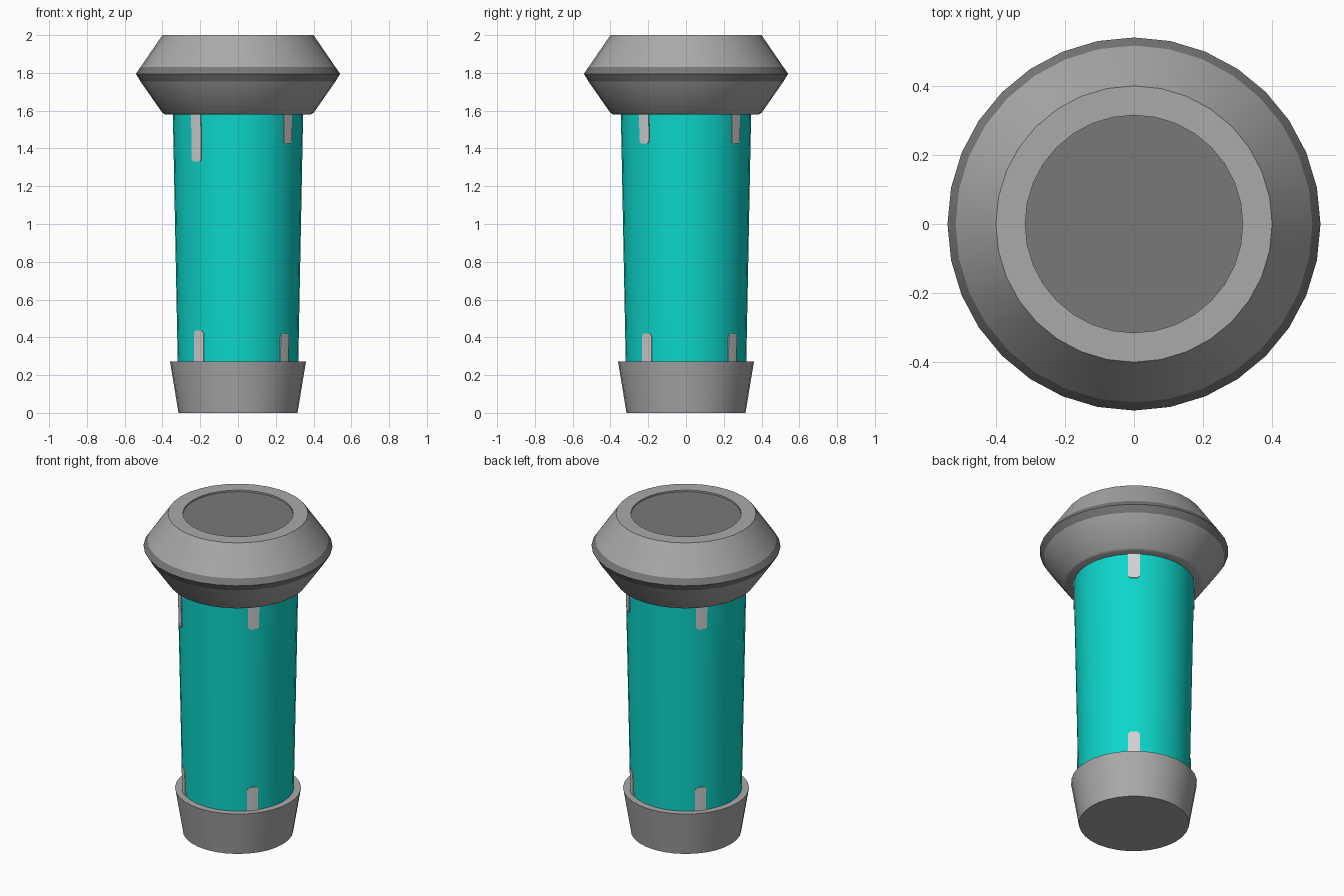
import bpy, bmesh, math

if "Cube" in bpy.data.objects:
    bpy.data.objects.remove(bpy.data.objects["Cube"])

SEG = 32


def material(name, rgb):
    m = bpy.data.materials.new(name)
    m.diffuse_color = (*rgb, 1)
    m.use_nodes = True
    m.node_tree.nodes["Principled BSDF"].inputs["Base Color"].default_value = m.diffuse_color
    return m


grey = material("mid grey", (0.40, 0.40, 0.40))
dark = material("dark grey", (0.19, 0.19, 0.19))
teal = material("teal", (0.004, 0.67, 0.59))
light = material("light grey", (0.64, 0.64, 0.64))


def finish(name, bm, mats, angle=40):
    bmesh.ops.recalc_face_normals(bm, faces=bm.faces)
    me = bpy.data.meshes.new(name)
    bm.to_mesh(me)
    bm.free()
    ob = bpy.data.objects.new(name, me)
    bpy.context.collection.objects.link(ob)
    for m in mats:
        me.materials.append(m)
    bpy.ops.object.select_all(action='DESELECT')
    ob.select_set(True)
    bpy.context.view_layer.objects.active = ob
    bpy.ops.object.shade_smooth_by_angle(angle=math.radians(angle))
    return ob


def lathe(name, profile, mats, dark_strips=()):
    """Revolve (radius, z) points; both ends are capped."""
    bm = bmesh.new()
    rings = []
    for r, z in profile:
        rings.append([bm.verts.new((r * math.cos(a), r * math.sin(a), z))
                      for a in (2 * math.pi * i / SEG for i in range(SEG))])
    for k in range(len(rings) - 1):
        for i in range(SEG):
            j = (i + 1) % SEG
            f = bm.faces.new((rings[k][i], rings[k][j], rings[k + 1][j], rings[k + 1][i]))
            f.material_index = 1 if k in dark_strips else 0
    bm.faces.new(rings[0][::-1])
    top = bm.faces.new(rings[-1])
    top.material_index = 1 if len(mats) > 1 else 0
    return finish(name, bm, mats)


# Flared foot
lathe("base_collar", [(0.315, 0), (0.36, 0.272)], [grey])

# Tapered grip
lathe("grip", [(0.319, 0.26), (0.345, 1.59)], [teal])

# Double-cone head with dark rim band and shallow dark disc on top
lathe("head", [(0.385, 1.58), (0.40, 1.588), (0.5165, 1.755), (0.54, 1.795),
               (0.5165, 1.83), (0.40, 2.0), (0.315, 2.0), (0.315, 1.99)],
      [grey, dark], dark_strips=(2, 3))


def grip_radius(z):
    return 0.319 + (z - 0.26) / 1.33 * 0.026


def mark(name, deg, z_fixed, z_tip):
    """Thin strip hugging the grip, with clipped corners at its free end."""
    s = 1 if z_tip > z_fixed else -1
    bm = bmesh.new()
    rows = []
    for z, w in ((z_fixed, 0.033), (z_tip - s * 0.014, 0.033), (z_tip, 0.022)):
        row = []
        for layer in (0.004, -0.003):
            r = grip_radius(z) + layer
            for t in (-1, 0, 1):
                a = math.radians(deg) + t * w / r
                row.append(bm.verts.new((r * math.cos(a), r * math.sin(a), z)))
        rows.append(row)
    loop = (0, 1, 2, 5, 4, 3)
    for p, q in zip(rows, rows[1:]):
        for i in range(6):
            a, b = loop[i], loop[(i + 1) % 6]
            bm.faces.new((p[a], p[b], q[b], q[a]))
    for row in (rows[0], rows[-1]):
        bm.faces.new([row[i] for i in loop])
    finish(name, bm, [light])


# Light marks at both ends of the grip; the front left ones are longer
for n, deg in enumerate((-130, -40, 50, 140)):
    mark(f"lower_mark_{n}", deg, 0.265, 0.435 if n == 0 else 0.42)
    mark(f"upper_mark_{n}", deg, 1.587, 1.33 if n == 0 else 1.425)
